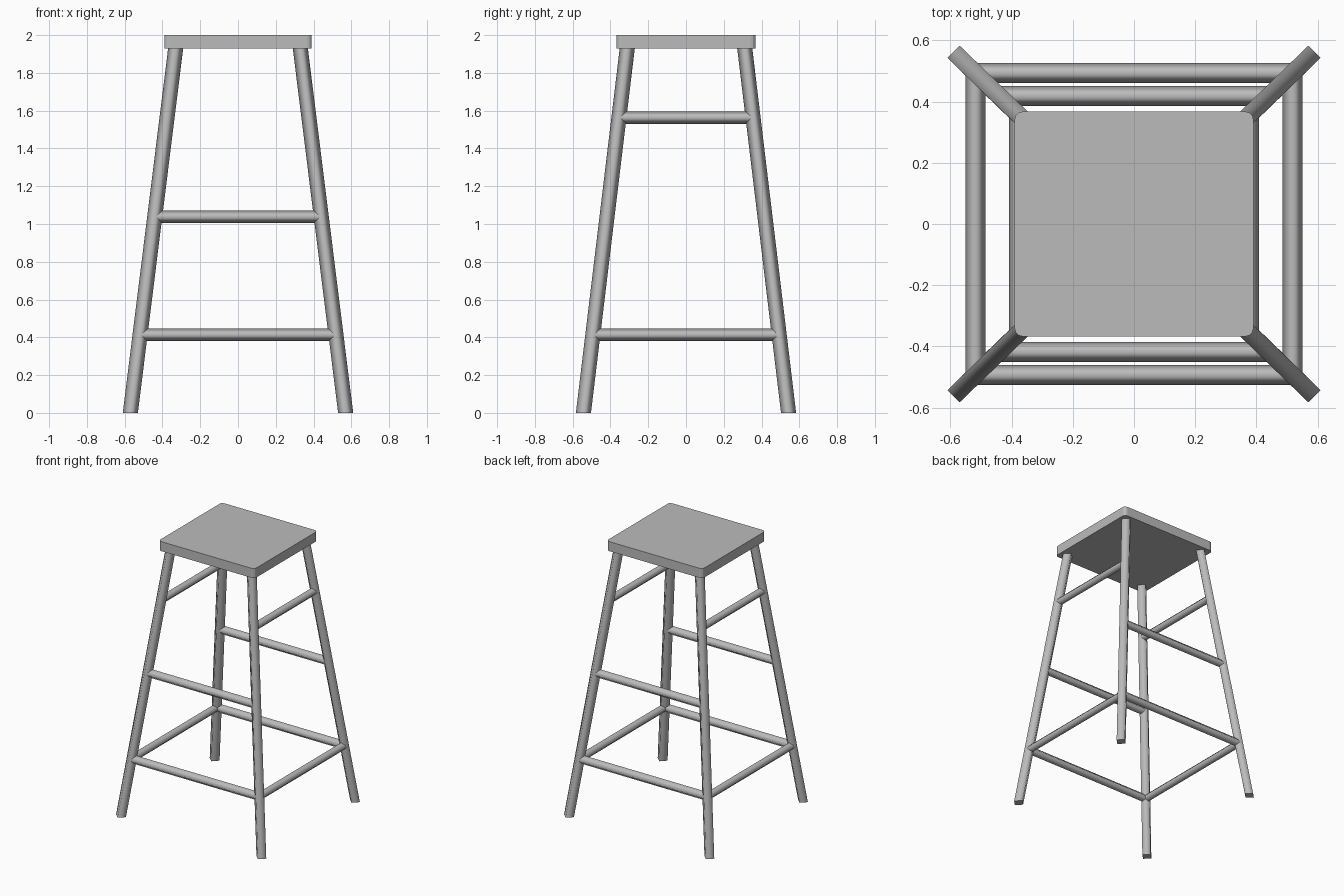
import bpy
import bmesh
from mathutils import Vector

cube = bpy.data.objects.get("Cube")
if cube:
    bpy.data.objects.remove(cube, do_unlink=True)

GREY = (0.5, 0.5, 0.5, 1.0)
mat = bpy.data.materials.new("plain_grey")
mat.use_nodes = True
mat.diffuse_color = GREY
mat.node_tree.nodes["Principled BSDF"].inputs["Base Color"].default_value = GREY

X, Y, Z = Vector((1, 0, 0)), Vector((0, 1, 0)), Vector((0, 0, 1))
SEAT_BOTTOM = 1.93


def add_object(name, bm):
    bmesh.ops.recalc_face_normals(bm, faces=bm.faces)
    mesh = bpy.data.meshes.new(name)
    bm.to_mesh(mesh)
    bm.free()
    mesh.materials.append(mat)
    obj = bpy.data.objects.new(name, mesh)
    bpy.context.collection.objects.link(obj)
    return obj


def strut(name, start, end, u, v, radius):
    """Four-sided bar with a diamond section, smooth sides and flat ends."""
    bm = bmesh.new()
    rings = [[bm.verts.new(p + d * radius) for d in (u, v, -u, -v)]
             for p in (start, end)]
    for i in range(4):
        j = (i + 1) % 4
        side = bm.faces.new((rings[0][i], rings[0][j], rings[1][j], rings[1][i]))
        side.smooth = True
    for ring in rings:
        bm.faces.new(ring)
    return add_object(name, bm)


def leg_point(sx, sy, z):
    """Centre of a splayed leg at a given height."""
    t = z / SEAT_BOTTOM
    return Vector((sx * (0.57 - 0.24 * t), sy * (0.543 - 0.232 * t), z))


# Seat: slab with rounded vertical corners
bm = bmesh.new()
bmesh.ops.create_cube(bm, size=1)
bmesh.ops.scale(bm, verts=bm.verts, vec=(0.78, 0.735, 2 - SEAT_BOTTOM))
bmesh.ops.translate(bm, verts=bm.verts, vec=(0, 0, (2 + SEAT_BOTTOM) / 2))
corners = [e for e in bm.edges
           if abs((e.verts[0].co - e.verts[1].co).normalized().z) > 0.9]
bmesh.ops.bevel(bm, geom=corners, offset=0.025, segments=3, profile=0.5,
                affect='EDGES')
add_object("seat", bm)

# Legs
for fb, sy in (("front", -1), ("back", 1)):
    for lr, sx in (("left", 1), ("right", -1)):
        strut(f"{fb}_{lr}_leg", leg_point(sx, sy, 0),
              leg_point(sx, sy, SEAT_BOTTOM), X, Y, 0.04)

# Front and back rungs
for fb, sy in (("front", -1), ("back", 1)):
    for level, z in (("lower", 0.413), ("upper", 1.038)):
        strut(f"{fb}_{level}_rung", leg_point(-1, sy, z),
              leg_point(1, sy, z), Y, Z, 0.033)

# Side rungs
for lr, sx in (("left", 1), ("right", -1)):
    for level, z in (("lower", 0.413), ("upper", 1.563)):
        strut(f"{lr}_{level}_rung", leg_point(sx, -1, z),
              leg_point(sx, 1, z), X, Z, 0.033)
